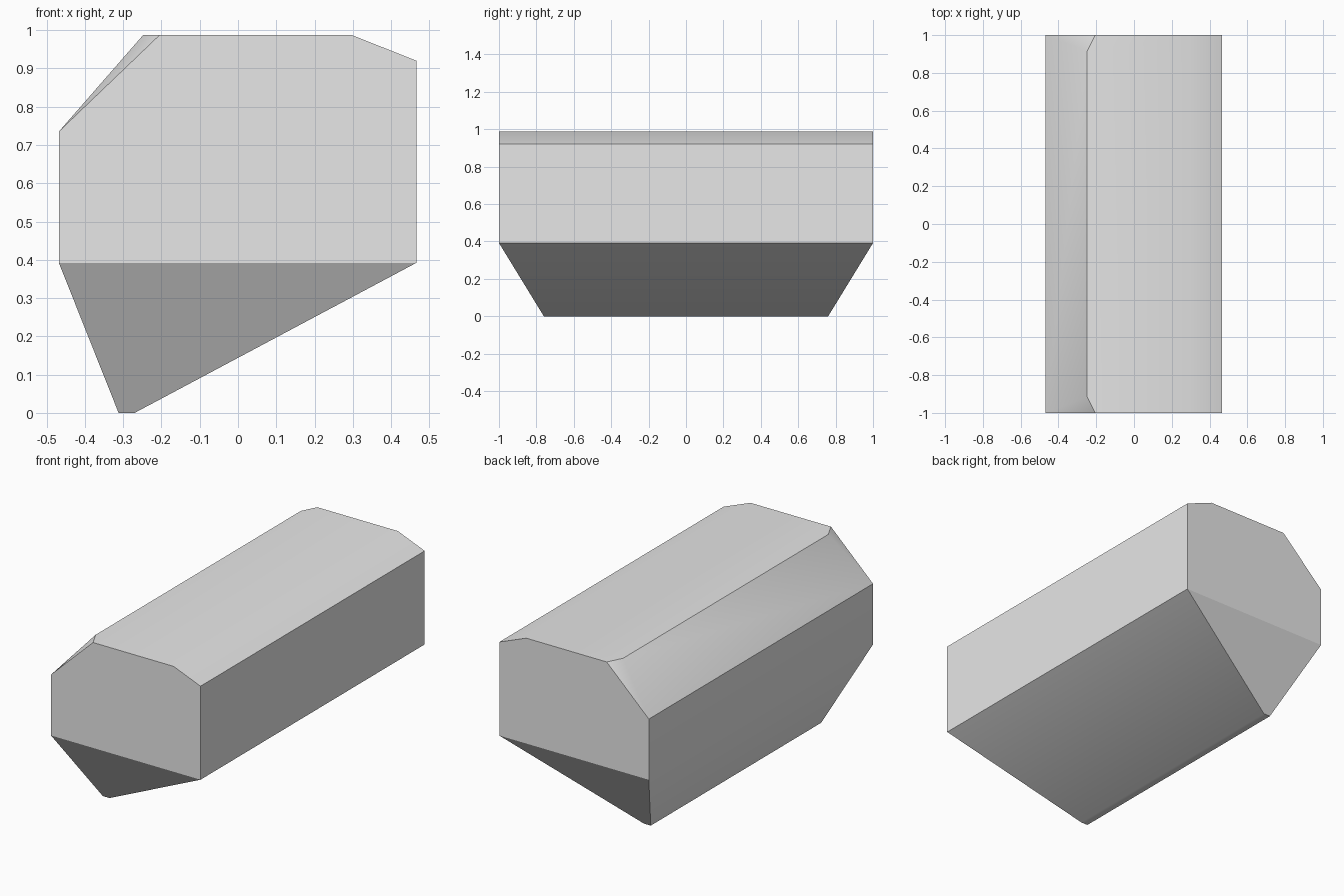
import bpy
import bmesh
import math

cube = bpy.data.objects.get("Cube")
if cube:
    bpy.data.objects.remove(cube, do_unlink=True)

# Single plain grey
grey = bpy.data.materials.new("plain grey")
grey.use_nodes = True
colour = (0.8, 0.8, 0.8, 1)
grey.diffuse_color = colour
grey.node_tree.nodes["Principled BSDF"].inputs["Base Color"].default_value = colour

# Corner points (x, half length in y, z), mirrored front to back
TOP = 0.987
corners = [
    (-0.468, 1.0, 0.392), (-0.468, 1.0, 0.735),   # right wall
    (-0.248, 0.915, TOP), (-0.205, 1.0, TOP),     # clipped upper corner
    (0.298, 1.0, TOP), (0.466, 1.0, 0.92),        # shallow upper bevel
    (0.466, 1.0, 0.392),                          # left wall
    (-0.312, 0.76, 0), (-0.27, 0.76, 0),          # narrow keel
]

# Faceted block: wrap the corners, then merge coplanar triangles
bm = bmesh.new()
for x, y, z in corners:
    for side in (-1, 1):
        bm.verts.new((x, side * y, z))
bmesh.ops.convex_hull(bm, input=bm.verts[:])
bmesh.ops.dissolve_limit(bm, angle_limit=math.radians(2),
                         verts=bm.verts[:], edges=bm.edges[:])
bmesh.ops.recalc_face_normals(bm, faces=bm.faces[:])
mesh = bpy.data.meshes.new("faceted_block")
bm.to_mesh(mesh)
bm.free()
mesh.materials.append(grey)

block = bpy.data.objects.new("faceted_block", mesh)
bpy.context.collection.objects.link(block)

# Soft shading across shallow edges, crisp elsewhere
bpy.ops.object.select_all(action="DESELECT")
block.select_set(True)
bpy.context.view_layer.objects.active = block
bpy.ops.object.shade_smooth_by_angle(angle=math.radians(30))
